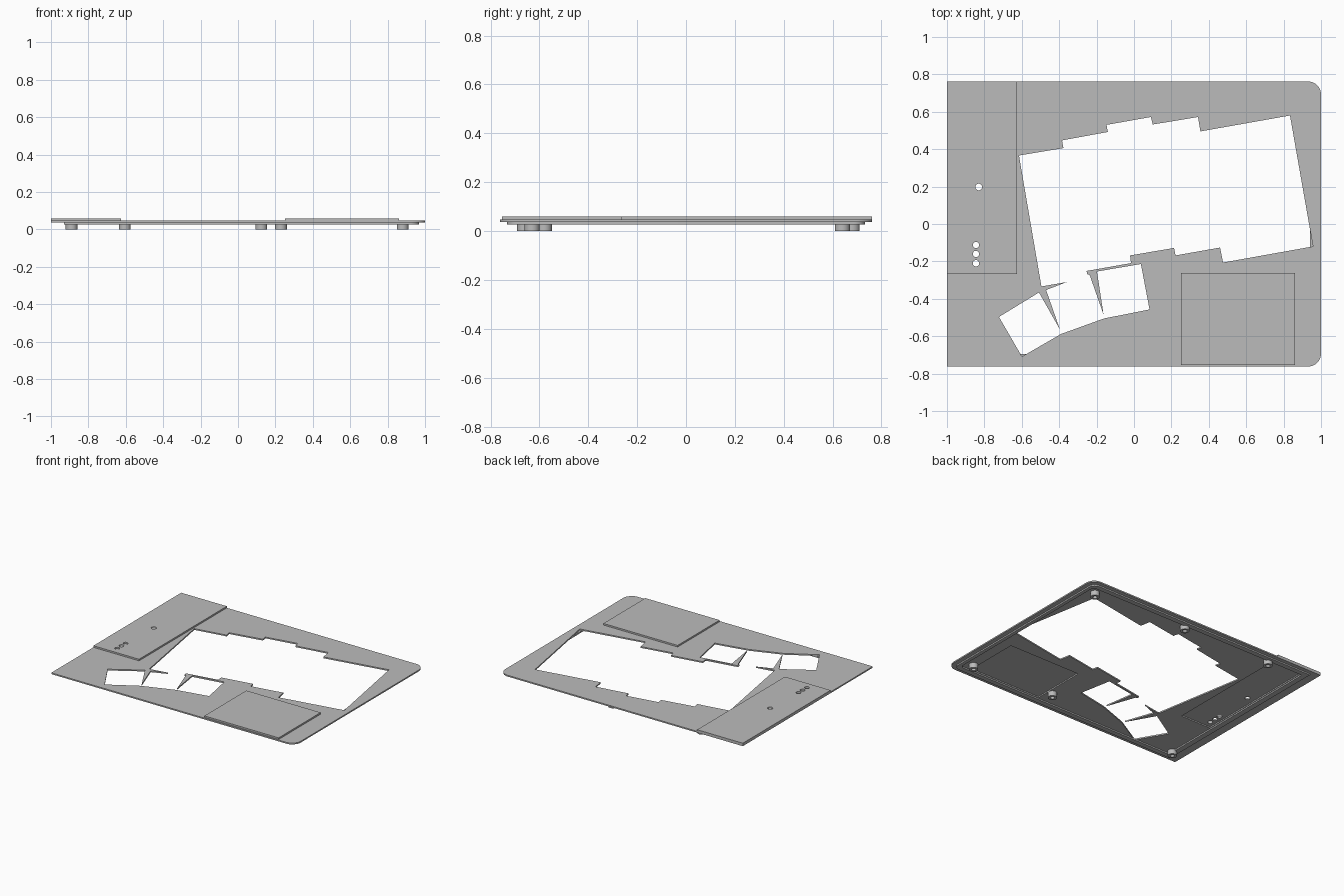
import bpy, bmesh
from math import sin, cos, pi, radians

default = bpy.data.objects.get("Cube")
if default:
    bpy.data.objects.remove(default, do_unlink=True)

grey = bpy.data.materials.new("plain_grey")
grey.use_nodes = True
colour = (0.5, 0.5, 0.5, 1)
grey.diffuse_color = colour
grey.node_tree.nodes["Principled BSDF"].inputs["Base Color"].default_value = colour


def circle(x, y, radius, sides=32):
    return [(x + radius * cos(2 * pi * i / sides), y + radius * sin(2 * pi * i / sides))
            for i in range(sides)]


def box(left, right, front, back):
    return [(left, front), (right, front), (right, back), (left, back)]


def rounded_right(left, right, half, radius, steps=10):
    """Rectangle whose two right-hand corners are rounded."""
    points = [(left, half), (left, -half)]
    for side in (-1, 1):
        for i in range(steps + 1):
            a = pi / 2 * i / steps - (pi / 2 if side < 0 else 0)
            points.append((right - radius + radius * cos(a),
                           side * (half - radius) + radius * sin(a)))
    return points


def slab(name, outlines, bottom, top):
    """Extrude an outline; any outline inside the first becomes a hole."""
    curve = bpy.data.curves.new(name + "_outline", "CURVE")
    curve.dimensions = "2D"
    curve.fill_mode = "BOTH"
    curve.extrude = (top - bottom) / 2
    for outline in outlines:
        spline = curve.splines.new("POLY")
        spline.points.add(len(outline) - 1)
        for point, (x, y) in zip(spline.points, outline):
            point.co = (x, y, 0, 1)
        spline.use_cyclic_u = True
    helper = bpy.data.objects.new(name + "_helper", curve)
    bpy.context.collection.objects.link(helper)
    graph = bpy.context.evaluated_depsgraph_get()
    mesh = bpy.data.meshes.new_from_object(helper.evaluated_get(graph))
    bpy.data.objects.remove(helper, do_unlink=True)
    bpy.data.curves.remove(curve)

    # Weld caps to walls and move to height
    bm = bmesh.new()
    bm.from_mesh(mesh)
    bmesh.ops.remove_doubles(bm, verts=bm.verts, dist=0.0001)
    bmesh.ops.recalc_face_normals(bm, faces=bm.faces)
    bmesh.ops.translate(bm, verts=bm.verts, vec=(0, 0, (top + bottom) / 2))
    bm.to_mesh(mesh)
    bm.free()
    mesh.name = name
    mesh.materials.clear()
    mesh.materials.append(grey)
    mesh.shade_smooth()
    mesh.set_sharp_from_angle(angle=radians(30))
    obj = bpy.data.objects.new(name, mesh)
    bpy.context.collection.objects.link(obj)
    return obj


# Opening for the staggered key columns and the fanned thumb keys
key_opening = [
    (-.615, .366), (-.377, .406), (-.385, .447), (-.14, .492), (-.147, .53),
    (.09, .572), (.1, .532), (.342, .572), (.355, .495), (.834, .58),
    (.957, -.12), (.476, -.206), (.46, -.126), (.222, -.168), (.214, -.128),
    (-.021, -.168), (-.016, -.209), (-.254, -.251), (-.249, -.27), (-.238, -.27),
    (-.163, -.484), (-.198, -.254), (.037, -.214), (.083, -.457), (-.16, -.505),
    (-.39, -.588), (-.599, -.709), (-.722, -.497), (-.508, -.366), (-.396, -.564),
    (-.47, -.353), (-.358, -.31), (-.495, -.334)]

# Main plate, open below the two raised covers
half_depth = 0.762
left_pocket = box(-0.885, -0.635, -0.26, 0.69)
right_pocket = box(0.262, 0.852, -0.69, -0.272)
slab("top_plate",
     [rounded_right(-1, 1, half_depth, 0.07), key_opening, left_pocket, right_pocket],
     0.037, 0.047)

# Lip under the plate edge
slab("locating_lip",
     [rounded_right(-0.93, 0.967, 0.732, 0.045), rounded_right(-0.89, 0.94, 0.695, 0.03)],
     0.027, 0.038)

# Raised covers, the left one with a button hole and three indicator holes
holes = [circle(-0.83, 0.198, 0.018)]
holes += [circle(-0.845, y, 0.017) for y in (-0.112, -0.16, -0.21)]
slab("left_cover", [box(-1, -0.625, -0.268, half_depth)] + holes, 0.046, 0.059)
slab("right_cover", [box(0.252, 0.862, -0.754, -0.262)], 0.046, 0.059)

# Hollow screw posts
posts = [(-0.605, 0.68), (0.125, 0.68), (0.88, 0.64),
         (0.88, -0.63), (0.23, -0.58), (-0.89, -0.66)]
for number, (x, y) in enumerate(posts, 1):
    slab(f"screw_post_{number}", [circle(x, y, 0.031), circle(x, y, 0.015)], 0, 0.038)
